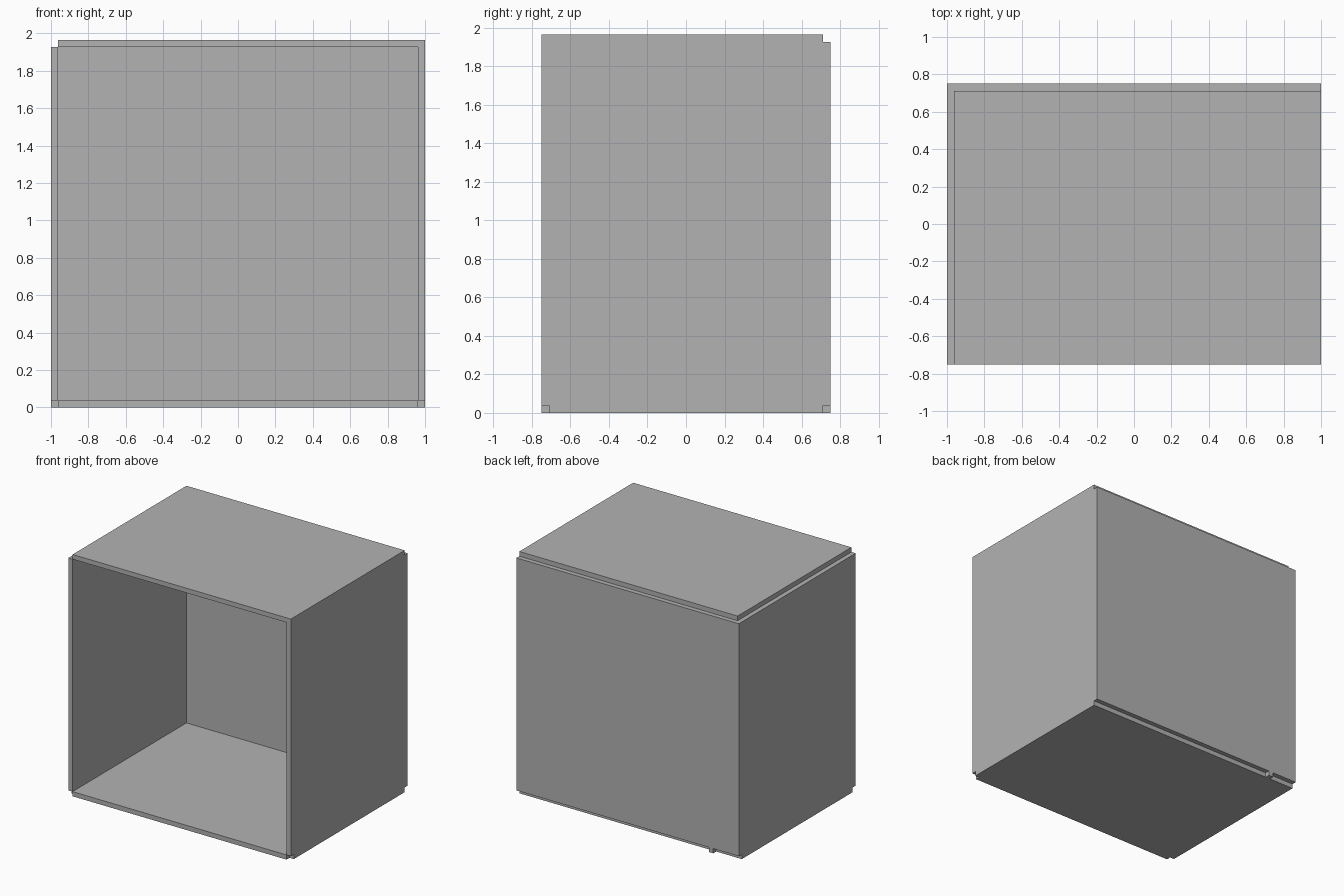
import bpy
import bmesh
from mathutils import Vector

cube = bpy.data.objects.get("Cube")
if cube:
    bpy.data.objects.remove(cube, do_unlink=True)

T = 0.038           # panel thickness
X, Y, Z = 1.0, 0.75, 1.965
XI, YI, ZI = X - T, Y - T, Z - T

grey = bpy.data.materials.new("panel grey")
grey.use_nodes = True
colour = (0.448, 0.448, 0.448, 1)
grey.diffuse_color = colour
grey.node_tree.nodes["Principled BSDF"].inputs["Base Color"].default_value = colour


def panel(name, outline, direction):
    """Flat outline in 3D, extruded by one panel thickness along direction."""
    bm = bmesh.new()
    face = bm.faces.new([bm.verts.new(p) for p in outline])
    extruded = bmesh.ops.extrude_face_region(bm, geom=[face])["geom"]
    moved = [g for g in extruded if isinstance(g, bmesh.types.BMVert)]
    bmesh.ops.translate(bm, verts=moved, vec=Vector(direction) * T)
    bmesh.ops.recalc_face_normals(bm, faces=bm.faces)
    mesh = bpy.data.meshes.new(name)
    bm.to_mesh(mesh)
    bm.free()
    mesh.materials.append(grey)
    obj = bpy.data.objects.new(name, mesh)
    bpy.context.collection.objects.link(obj)
    return obj


# Floor, with a small locating tab on its rear edge
tab_a, tab_b = -0.77, -0.73
floor = [(-XI, -Y), (XI, -Y), (XI, YI), (tab_b, YI), (tab_b, Y),
         (tab_a, Y), (tab_a, YI), (-XI, YI)]
panel("floor_panel", [(x, y, 0) for x, y in floor], (0, 0, 1))

# Side walls, notched at the lower front corner
side = [(-YI, 0), (YI, 0), (YI, ZI), (-Y, ZI), (-Y, T), (-YI, T)]
for name, x in (("left_side_panel", XI), ("right_side_panel", -X)):
    panel(name, [(x, y, z) for y, z in side], (1, 0, 0))

# Back wall, raised above the floor's rear edge
back = [(-X, T), (X, T), (X, ZI), (-X, ZI)]
panel("back_panel", [(x, YI, z) for x, z in back], (0, 1, 0))

# Top, set in from the back and from one side
top = [(-XI, -Y), (X, -Y), (X, YI), (-XI, YI)]
panel("top_panel", [(x, y, ZI) for x, y in top], (0, 0, 1))
